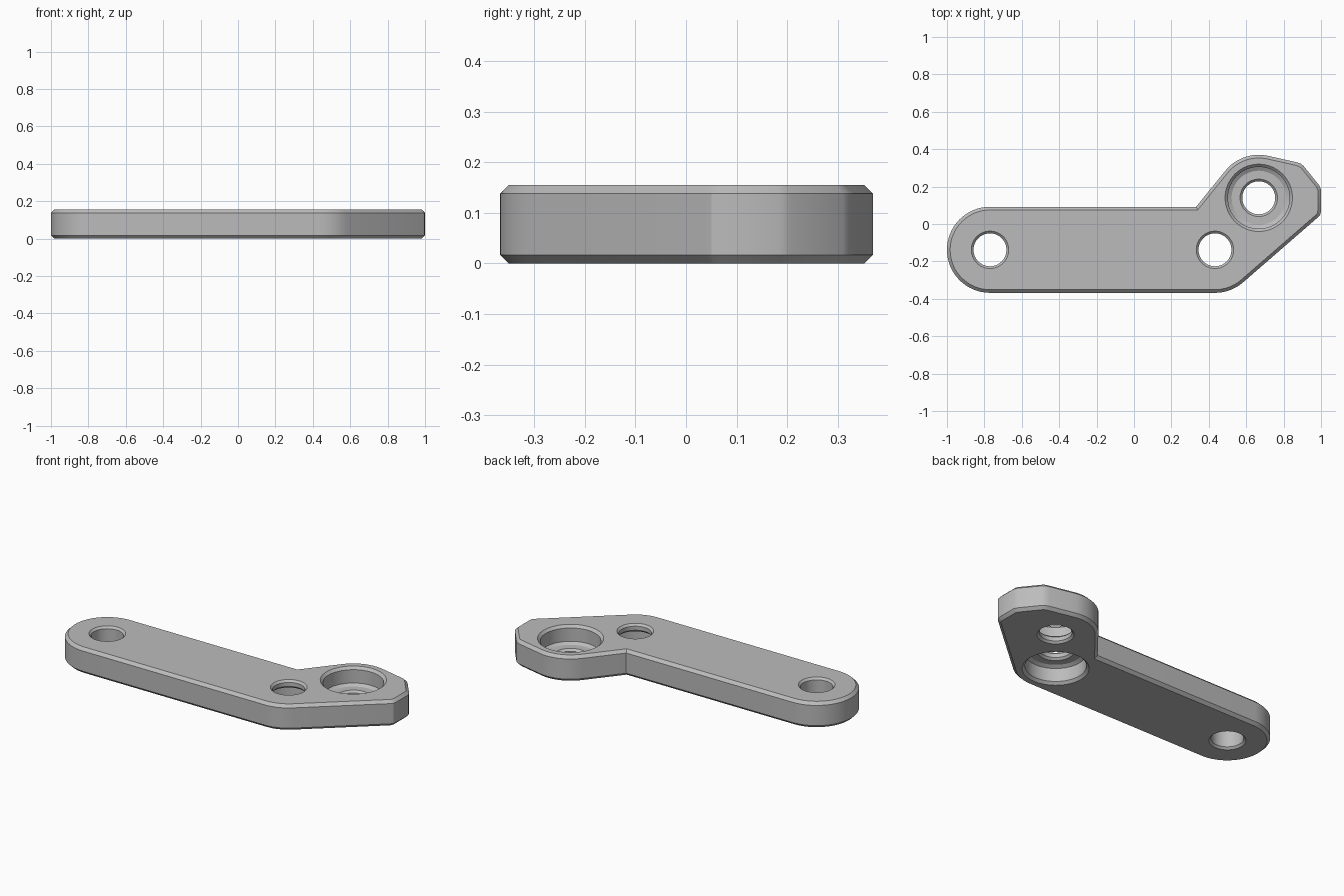
import bpy, bmesh
from math import sin, cos, radians, tau

cube = bpy.data.objects.get("Cube")
if cube:
    bpy.data.objects.remove(cube)

H = 0.155          # plate thickness
CHAMFER = 0.017
R = 0.23           # outer radius round each hole
END = (-0.77, -0.138)
ELBOW = (0.433, -0.138)
HEAD = (0.667, 0.14)

grey = bpy.data.materials.new("plain grey")
grey.use_nodes = True
grey.diffuse_color = (0.5, 0.5, 0.5, 1)
grey.node_tree.nodes["Principled BSDF"].inputs["Base Color"].default_value = (0.5, 0.5, 0.5, 1)


def arc(centre, start, end, steps):
    angles = [radians(start + (end - start) * i / steps) for i in range(steps + 1)]
    return [(centre[0] + R * cos(a), centre[1] + R * sin(a)) for a in angles]


def make_object(name, bm):
    bmesh.ops.recalc_face_normals(bm, faces=bm.faces)
    mesh = bpy.data.meshes.new(name)
    bm.to_mesh(mesh)
    bm.free()
    mesh.materials.append(grey)
    obj = bpy.data.objects.new(name, mesh)
    bpy.context.collection.objects.link(obj)
    return obj


def lathe(name, profile, centre, flip=False, sides=64):
    """Solid of revolution from (radius, z) pairs, capped at both ends."""
    bm = bmesh.new()
    rings = []
    for r, z in profile:
        z = H - z if flip else z
        rings.append([bm.verts.new((centre[0] + r * cos(tau * i / sides),
                                    centre[1] + r * sin(tau * i / sides), z))
                      for i in range(sides)])
    for a, b in zip(rings, rings[1:]):
        for i in range(sides):
            j = (i + 1) % sides
            bm.faces.new((a[i], a[j], b[j], b[i]))
    bm.faces.new(rings[0])
    bm.faces.new(rings[-1])
    return make_object(name, bm)


# Chamfered lever plate
outline = arc(END, 90, 270, 32) + arc(ELBOW, 270, 311, 8)
outline += [(0.985, 0.037), (0.996, 0.05), (1.0, 0.07), (1.0, 0.185), (0.99, 0.207),
            (0.907, 0.31), (0.893, 0.322), (0.87, 0.33)]
outline += arc(HEAD, 75, 141, 12) + [(0.332, END[1] + R)]
bm = bmesh.new()
base = bm.faces.new([bm.verts.new((x, y, 0)) for x, y in outline])
top = bmesh.ops.extrude_face_region(bm, geom=[base], use_keep_orig=True)
bmesh.ops.translate(bm, vec=(0, 0, H),
                    verts=[g for g in top["geom"] if isinstance(g, bmesh.types.BMVert)])
bmesh.ops.recalc_face_normals(bm, faces=bm.faces)
rims = [e for e in bm.edges if abs(e.verts[0].co.z - e.verts[1].co.z) < 0.001]
bmesh.ops.bevel(bm, geom=rims, offset=CHAMFER, segments=1, affect='EDGES', clamp_overlap=False)
plate = make_object("lever_plate", bm)

# Through hole and stepped bearing pocket
hole = [(0.12, H + 0.02), (0.088, H - 0.012), (0.088, 0.012), (0.12, -0.02)]
pocket = [(0.20, H + 0.02), (0.165, H - 0.015), (0.165, 0.06), (0.145, 0.048),
          (0.10, 0.048), (0.088, 0.036), (0.088, 0.012), (0.12, -0.02)]
cutters = [lathe("end_hole_cutter", hole, END),
           lathe("elbow_pocket_cutter", pocket, ELBOW, flip=True),
           lathe("head_pocket_cutter", pocket, HEAD)]

bpy.ops.object.select_all(action='DESELECT')
plate.select_set(True)
bpy.context.view_layer.objects.active = plate
for cutter in cutters:
    cutter.hide_render = True
    mod = plate.modifiers.new(cutter.name, 'BOOLEAN')
    mod.operation = 'DIFFERENCE'
    mod.solver = 'EXACT'
    mod.object = cutter
    bpy.ops.object.modifier_apply(modifier=mod.name)
    bpy.data.objects.remove(cutter)

bpy.ops.object.shade_smooth_by_angle(angle=radians(25))
